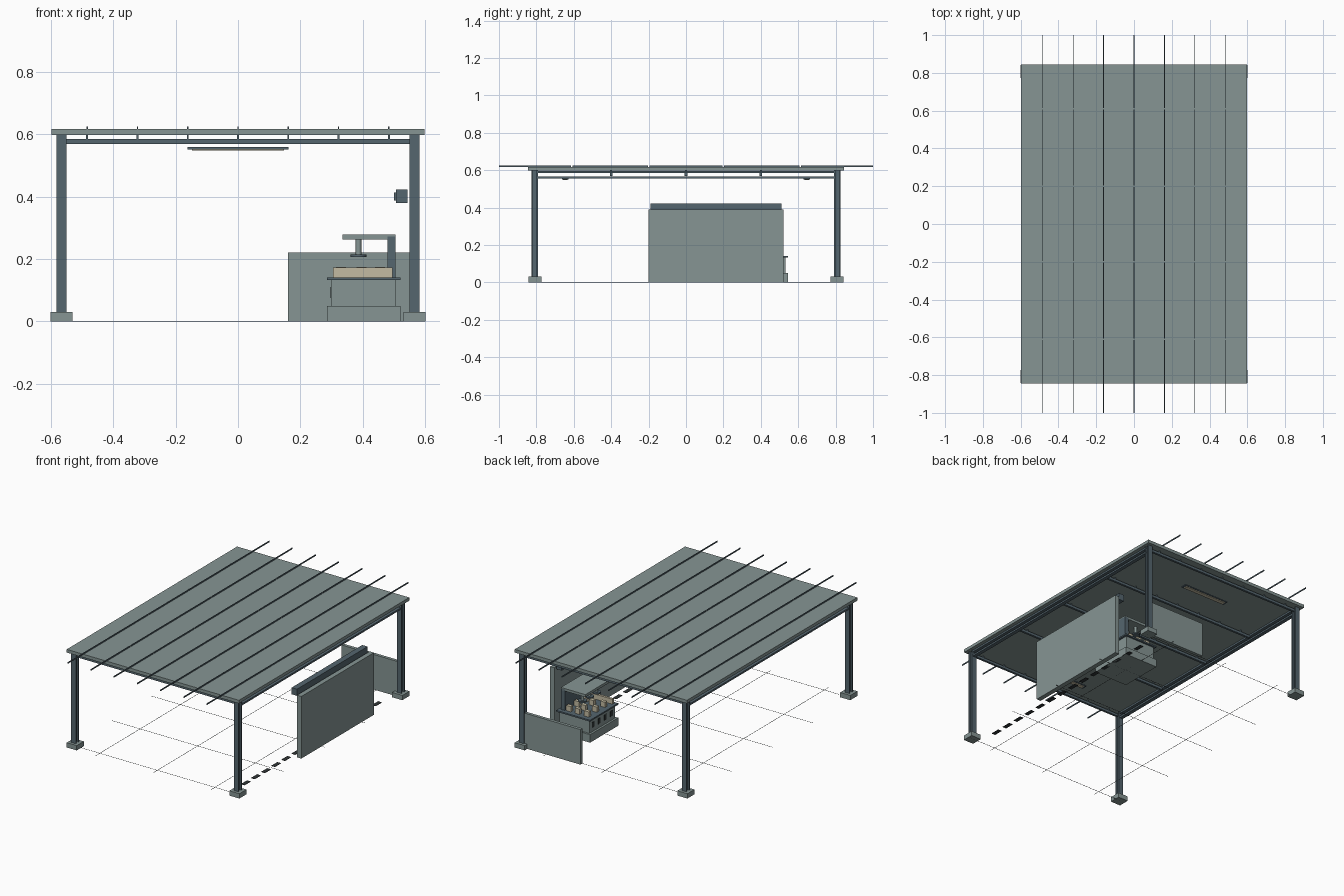
import bpy, bmesh

if "Cube" in bpy.data.objects:
    bpy.data.objects.remove(bpy.data.objects["Cube"])


def material(name, rgb):
    m = bpy.data.materials.new(name)
    m.diffuse_color = (*rgb, 1)
    m.use_nodes = True
    m.node_tree.nodes["Principled BSDF"].inputs["Base Color"].default_value = m.diffuse_color
    return m


GREY = material("grey_green", (0.237, 0.300, 0.294))
STEEL = material("slate_steel", (0.09, 0.132, 0.158))
DARK = material("charcoal", (0.03, 0.037, 0.038))
TAN = material("pale_wood", (0.55, 0.50, 0.36))


def boxes(name, mat, spans):
    """One object made of boxes, each given as (x0, x1, y0, y1, z0, z1)."""
    bm = bmesh.new()
    for x0, x1, y0, y1, z0, z1 in spans:
        cube = bmesh.ops.create_cube(bm, size=1)
        for v in cube["verts"]:
            v.co = ((x0 + x1) / 2 + v.co.x * (x1 - x0),
                    (y0 + y1) / 2 + v.co.y * (y1 - y0),
                    (z0 + z1) / 2 + v.co.z * (z1 - z0))
    mesh = bpy.data.meshes.new(name)
    bm.to_mesh(mesh)
    bm.free()
    mesh.materials.append(mat)
    ob = bpy.data.objects.new(name, mesh)
    bpy.context.collection.objects.link(ob)
    return ob


def cylinder(name, mat, x, y, z0, z1, r):
    bpy.ops.mesh.primitive_cylinder_add(vertices=16, radius=r, depth=z1 - z0,
                                        location=(x, y, (z0 + z1) / 2))
    ob = bpy.context.object
    ob.name = name
    ob.data.materials.append(mat)
    bpy.ops.object.shade_smooth_by_angle()


# Footings and H-section columns
for sx in (-1, 1):
    for sy in (-1, 1):
        cx, cy = 0.565 * sx, 0.808 * sy
        boxes("footing", GREY, [(cx - .035, cx + .035, cy - .035, cy + .035, 0, .03)])
        boxes("column", STEEL, [
            (cx - .016, cx + .016, cy - .017, cy - .010, .03, .597),
            (cx - .016, cx + .016, cy + .010, cy + .017, .03, .597),
            (cx - .005, cx + .005, cy - .010, cy + .010, .03, .597)])

# Roof slab
boxes("roof", GREY, [(-.598, .598, -.845, .845, .597, .617)])

# Roof battens, broken into lengths
breaks = [-1, -.61, -.2, .2, .61, 1]
rows = [.161 * i for i in range(-3, 4)]
boxes("roof_battens", STEEL, [
    (x - .002, x + .002, a + (.004 if a > -1 else 0), b - (.004 if b < 1 else 0),
     .617, .625)
    for x in rows for a, b in zip(breaks, breaks[1:])])

# Framing under the roof, with short spacers carrying the slab
beam_rows = (-.808, -.4, 0, .4, .808)
boxes("spacers", STEEL, [(x - .003, x + .003, y - .005, y + .005, .585, .597)
                         for x in rows for y in beam_rows])
boxes("cross_beams", STEEL, [(-.55, .55, y - .007, y + .007, .569, .585)
                             for y in beam_rows])
boxes("side_beams", STEEL, [(s * .565 - .012, s * .565 + .012, -.8, .8, z, z + .011)
                            for s in (-1, 1) for z in (.556, .584)])

# Strip lights
for y in (-.645, .645):
    boxes("strip_light", STEEL, [(-.161, .161, y - .018, y + .018, .551, .558)])
    boxes("light_diffuser", TAN, [(-.147, .147, y - .012, y + .012, .547, .551)])

# Side wall with wall-hung unit along its inner face
boxes("side_wall", GREY, [(.55, .58, -.2, .52, 0, .39)])
boxes("wall_unit", STEEL, [(.506, .543, -.19, .51, .38, .422)])
boxes("wall_unit_face", STEEL, [(.50, .506, -.18, .50, .388, .413)])

# Low rear panel
boxes("rear_panel", GREY, [(.16, .55, .798, .818, 0, .22)])

# Work counter
boxes("counter_base", GREY, [(.285, .52, .265, .545, 0, .05)])
boxes("counter_body", GREY, [(.298, .506, .278, .533, .05, .132)])
boxes("counter_top", STEEL, [(.285, .52, .265, .545, .132, .141)])
boxes("counter_openings", DARK, [(.2965, .299, y - .012, y + .012, .075, .11)
                                 for y in (.315, .375, .435, .495)])

# Wooden rail at the counter front and pieces standing behind it
boxes("wood_rail", TAN, [(.305, .495, .280, .295, .141, .172)])
boxes("wood_pieces", TAN, [
    (x - .016, x + .016, y - .011, y + .011, .141, .174)
    for i, x in enumerate((.33, .395, .455))
    for y in (.345 + .02 * (i % 2), .425 + .02 * (i % 2), .505)])

# Upright back board, overhead shelf and hanging lamps
boxes("back_board", STEEL, [(.478, .505, .29, .52, .141, .272)])
boxes("overhead_shelf", GREY, [(.335, .505, .29, .52, .263, .279)])
for y in (.335, .405, .475):
    cylinder("hanger", GREY, .386, y, .215, .263, .009)
    cylinder("hanger_disc", STEEL, .386, y, .207, .215, .025)

# Floor dashes and thin floor joints
boxes("floor_dashes", DARK, [(.497, .523, -.68 + i * .1, -.62 + i * .1, 0, .002)
                             for i in range(14)])
boxes("floor_joints", DARK,
      [(x - .001, x + .001, -.84, .84, 0, .001) for x in (-.4, 0, .4)]
      + [(-.6, .6, y - .001, y + .001, 0, .001) for y in (-.8, -.4, 0, .4, .8)])
